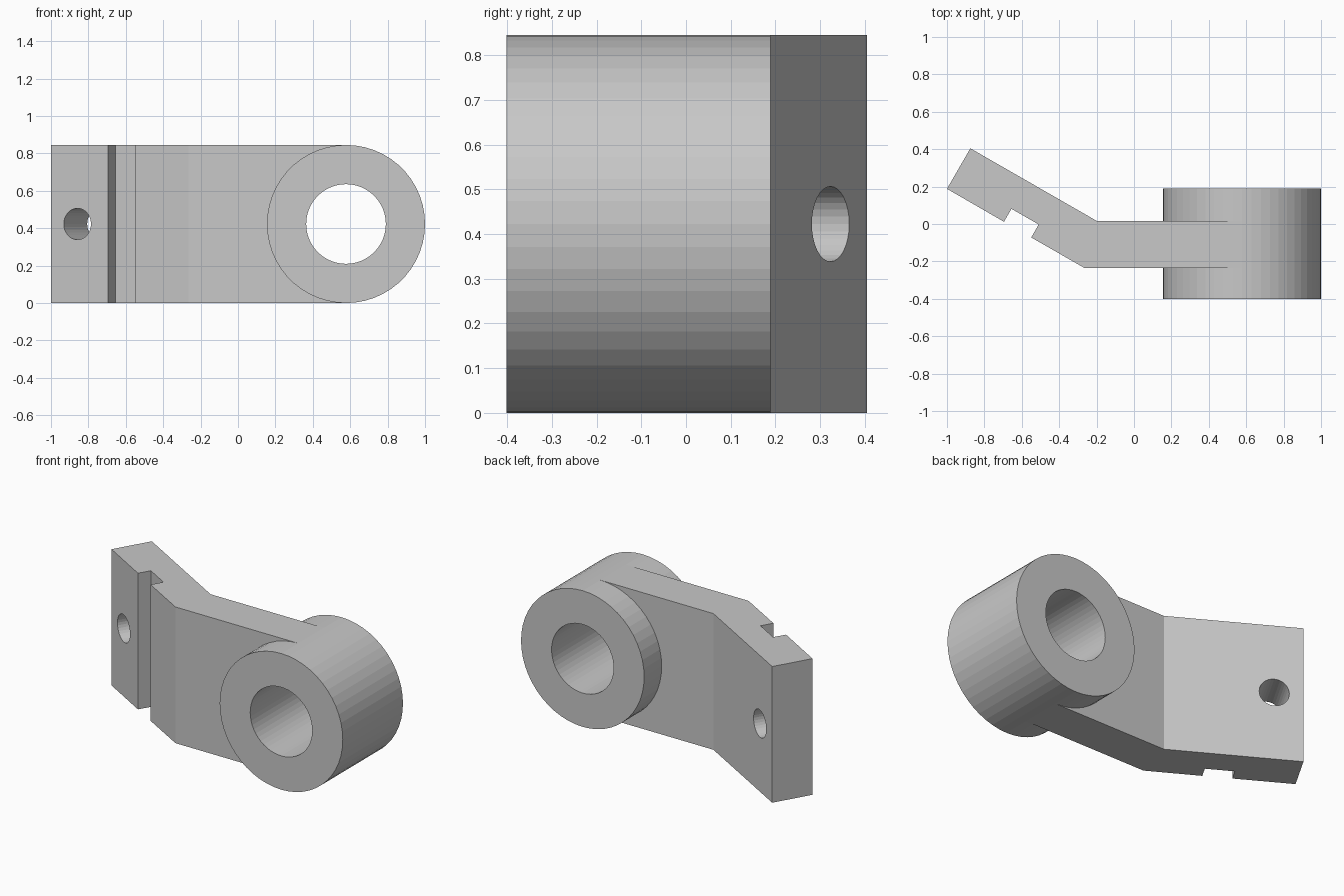
import bpy, bmesh
from math import radians, sin, cos
from mathutils import Vector

if "Cube" in bpy.data.objects:
    bpy.data.objects.remove(bpy.data.objects["Cube"], do_unlink=True)

grey = bpy.data.materials.new("plain grey")
grey.use_nodes = True
colour = (0.58, 0.58, 0.58, 1)
grey.diffuse_color = colour
grey.node_tree.nodes["Principled BSDF"].inputs["Base Color"].default_value = colour

HEIGHT = 0.845
RADIUS = HEIGHT / 2
BOSS_X = 1 - RADIUS
BEND = radians(30)


def cylinder(name, radius, depth, centre, turn=0, sides=52):
    """Cylinder lying along y, turned about z."""
    bpy.ops.mesh.primitive_cylinder_add(
        vertices=sides, radius=radius, depth=depth,
        location=centre, rotation=(radians(90), 0, turn))
    ob = bpy.context.object
    ob.name = name
    ob.data.materials.append(grey)
    return ob


def extrude_profile(name, points):
    """Prism standing on z = 0 from an outline in plan."""
    bm = bmesh.new()
    face = bm.faces.new([bm.verts.new((x, y, 0)) for x, y in points])
    top = bmesh.ops.extrude_face_region(bm, geom=[face])["geom"]
    bmesh.ops.translate(bm, vec=(0, 0, HEIGHT),
                        verts=[v for v in top if isinstance(v, bmesh.types.BMVert)])
    bmesh.ops.recalc_face_normals(bm, faces=bm.faces)
    mesh = bpy.data.meshes.new(name)
    bm.to_mesh(mesh)
    bm.free()
    mesh.materials.append(grey)
    ob = bpy.data.objects.new(name, mesh)
    bpy.context.collection.objects.link(ob)
    return ob


def combine(target, tool, operation):
    """Apply a boolean and discard the tool."""
    mod = target.modifiers.new(operation.lower(), "BOOLEAN")
    mod.object, mod.operation, mod.solver = tool, operation, "EXACT"
    bpy.context.view_layer.objects.active = target
    bpy.ops.object.modifier_apply(modifier=mod.name)
    bpy.data.objects.remove(tool, do_unlink=True)


# Bent arm with a square groove across its front face
along = Vector((cos(BEND), -sin(BEND)))
across = Vector((sin(BEND), cos(BEND)))
corner = Vector((-1, 0.188))
THICK, GROOVE = 0.25, 0.08


def on_plate(distance, depth):
    return corner + along * distance + across * depth


arm = extrude_profile("bent_arm", [
    on_plate(0, 0), on_plate(0.352, 0), on_plate(0.352, GROOVE),
    on_plate(0.52, GROOVE), on_plate(0.52, 0), (-0.265, -0.235),
    (BOSS_X, -0.235), (BOSS_X, 0.017), (-0.2, 0.017), on_plate(0, THICK)])

# Round boss fused to the arm, then bored through
boss_centre = (BOSS_X, -0.106, RADIUS)
combine(arm, cylinder("boss", RADIUS, 0.59, boss_centre), "UNION")
combine(arm, cylinder("bore_cutter", 0.213, 1, boss_centre), "DIFFERENCE")

# Small hole square to the angled plate
hole = on_plate(0.163, THICK / 2)
combine(arm, cylinder("hole_cutter", 0.084, 0.6, (hole.x, hole.y, RADIUS),
                      -BEND, 32), "DIFFERENCE")
arm.name = "bracket_arm_with_boss"
for face in arm.data.polygons:
    face.use_smooth = False
